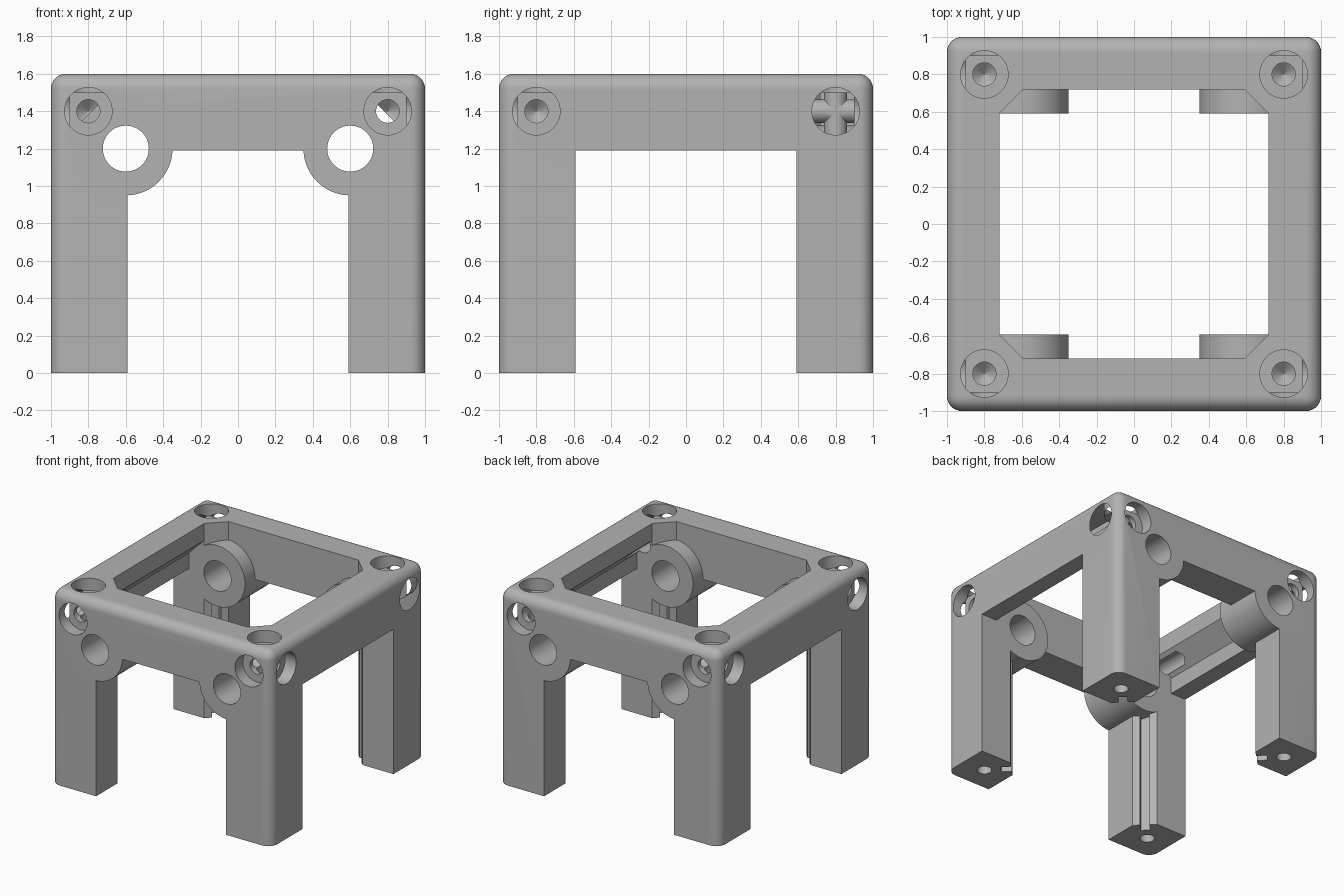
import bpy, bmesh, math
from mathutils import Matrix, Vector

if "Cube" in bpy.data.objects:
    bpy.data.objects.remove(bpy.data.objects["Cube"])

grey = bpy.data.materials.new("mid grey")
grey.diffuse_color = (0.45, 0.45, 0.45, 1)
grey.use_nodes = True
grey.node_tree.nodes["Principled BSDF"].inputs["Base Color"].default_value = grey.diffuse_color


def make(name, bm):
    bmesh.ops.recalc_face_normals(bm, faces=bm.faces)
    me = bpy.data.meshes.new(name)
    bm.to_mesh(me)
    bm.free()
    me.materials.append(grey)
    ob = bpy.data.objects.new(name, me)
    bpy.context.collection.objects.link(ob)
    return ob


def box(lo, hi, turn=Matrix()):
    bm = bmesh.new()
    c = [(a + b) / 2 for a, b in zip(lo, hi)]
    s = [b - a for a, b in zip(lo, hi)]
    bmesh.ops.create_cube(bm, size=1)
    bm.transform(turn @ Matrix.Translation(c) @ Matrix.Diagonal((*s, 1)))
    return bm


def prism(points, vec):
    bm = bmesh.new()
    f = bm.faces.new([bm.verts.new(p) for p in points])
    r = bmesh.ops.extrude_face_region(bm, geom=[f])
    bmesh.ops.translate(bm, vec=vec, verts=[v for v in r["geom"] if isinstance(v, bmesh.types.BMVert)])
    if f.is_valid and len(f.edges[0].link_faces) < 2:
        bmesh.ops.holes_fill(bm, edges=bm.edges)
    return bm


def lathe(profile, origin, axis, n=48):
    """Solid of revolution from (radius, depth) pairs, starting at origin along axis."""
    bm = bmesh.new()
    rings = [[bm.verts.new((r * math.cos(2 * math.pi * i / n), r * math.sin(2 * math.pi * i / n), d))
              for i in range(n)] for r, d in profile]
    for a, b in zip(rings, rings[1:]):
        for i in range(n):
            j = (i + 1) % n
            bm.faces.new((a[i], a[j], b[j], b[i]))
    bm.faces.new(rings[0])
    bm.faces.new(rings[-1])
    rot = Vector((0, 0, 1)).rotation_difference(Vector(axis)).to_matrix().to_4x4()
    bm.transform(Matrix.Translation(origin) @ rot)
    return bm


def combine(bm, op="DIFFERENCE"):
    tool = make("cutter", bm)
    tool.hide_render = True
    m = frame.modifiers.new("bool", "BOOLEAN")
    m.operation, m.solver, m.object = op, "EXACT", tool
    bpy.context.view_layer.objects.active = frame
    bpy.ops.object.modifier_apply(modifier=m.name)
    bpy.data.objects.remove(tool)


# outer block with rounded top and vertical edges
bm = box((-1, -1, 0), (1, 1, 1.6))
edges = [e for e in bm.edges if max(v.co.z for v in e.verts) > 1]
bmesh.ops.bevel(bm, geom=edges, offset=0.08, segments=8, profile=0.5, affect="EDGES")
frame = make("corner_frame", bm)

# octagonal well and the four side openings
a, b = 0.72, 0.59
octagon = [(a, b), (b, a), (-b, a), (-a, b), (-a, -b), (-b, -a), (b, -a), (a, -b)]
combine(prism([(x, y, -1) for x, y in octagon], (0, 0, 4)))
combine(box((-b, -2, -1), (b, 2, 1.19)))
combine(box((-2, -b, -1), (2, b, 1.19)))

corners = [(sx, sy) for sx in (-1, 1) for sy in (-1, 1)]

# undercut along the inside of both side rails
for s in (-1, 1):
    pts = [(0.6, 1.46), (0.72, 1.46), (0.86, 1.32), (0.86, 1.1), (0.6, 1.1)]
    combine(prism([(s * x, -b, z) for x, z in pts], (0, 2 * b, 0)))

# panel slots on the inner chamfer of each leg
for sx, sy in corners:
    turn = Matrix.Translation((0.655 * sx, 0.655 * sy, 0)) @ Matrix.Rotation(math.atan2(sy, sx), 4, "Z")
    combine(box((-0.08, -0.035, -1), (0.08, 0.035, 1.2), turn))

# round bosses in the front and back, then their through holes
for sx, sy in corners:
    combine(lathe([(0.25, 0), (0.25, 0.41)], (0.6 * sx, sy, 1.2), (0, -sy, 0), 64), "UNION")
for sx in (-1, 1):
    combine(lathe([(0.123, 0), (0.123, 3)], (0.6 * sx, -1.5, 1.2), (0, 1, 0)))

# counterbored screw holes from three directions at each corner, plus foot holes
drill = [(0.127, -0.1), (0.127, 0.1), (0.062, 0.1), (0.062, 0.6), (0.002, 0.65)]
foot = [(0.055, -0.1), (0.055, 0.5), (0.002, 0.55)]
for sx, sy in corners:
    combine(lathe(drill, (0.8 * sx, 0.8 * sy, 1.6), (0, 0, -1)))
    combine(lathe(drill, (0.8 * sx, sy, 1.4), (0, -sy, 0)))
    combine(lathe(drill, (sx, 0.8 * sy, 1.4), (-sx, 0, 0)))
    combine(lathe(foot, (0.8 * sx, 0.8 * sy, 0), (0, 0, 1)))

# one flat colour, smooth curves with sharp edges
frame.data.materials.clear()
frame.data.materials.append(grey)
for p in frame.data.polygons:
    p.material_index = 0
frame.select_set(True)
bpy.context.view_layer.objects.active = frame
bpy.ops.object.shade_smooth_by_angle(angle=math.radians(30))
